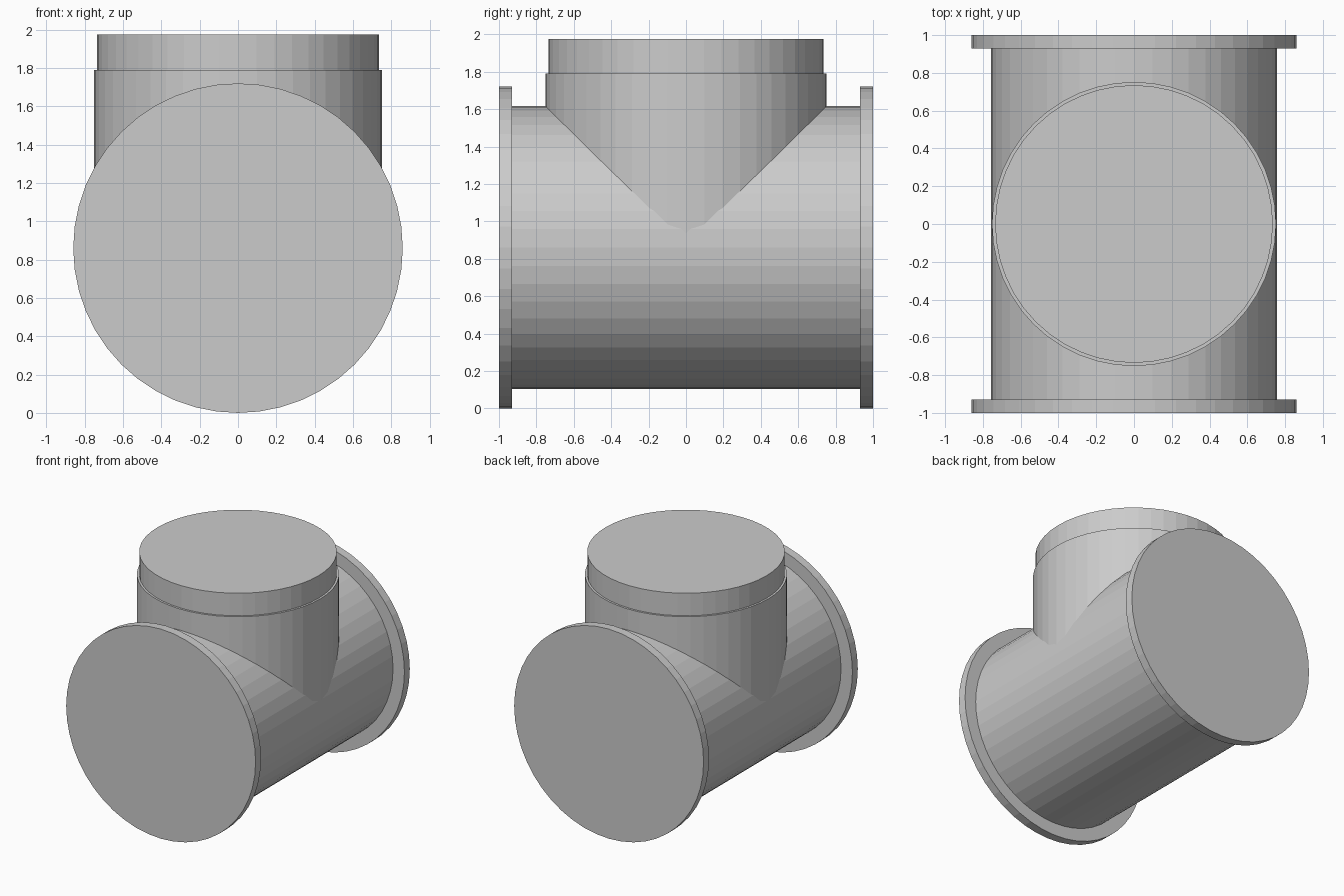
import bpy, math

if "Cube" in bpy.data.objects:
    bpy.data.objects.remove(bpy.data.objects["Cube"])

SIDES = 48
AXIS_Z = 0.86      # height of the main pipe's centre line

grey = bpy.data.materials.new("light grey")
grey.diffuse_color = (0.6, 0.6, 0.6, 1)
grey.use_nodes = True
grey.node_tree.nodes["Principled BSDF"].inputs["Base Color"].default_value = grey.diffuse_color


def cylinder(name, radius, depth, location, along_y=False):
    rotation = (math.pi / 2, 0, 0) if along_y else (0, 0, 0)
    bpy.ops.mesh.primitive_cylinder_add(vertices=SIDES, radius=radius, depth=depth,
                                        location=location, rotation=rotation)
    obj = bpy.context.object
    obj.name = name
    obj.data.materials.append(grey)
    return obj


# Main pipe running front to back
cylinder("main_pipe", 0.757, 1.88, (0, 0, AXIS_Z), True)

# End flanges
for name, side in (("front_flange", -1), ("back_flange", 1)):
    cylinder(name, 0.86, 0.07, (0, side * 0.965, AXIS_Z), True)

# Upright branch, starting inside the main pipe
cylinder("branch_pipe", 0.752, 1.79 - AXIS_Z, (0, 0, (1.79 + AXIS_Z) / 2))

# Slightly narrower spigot on top of the branch
cylinder("branch_spigot", 0.735, 0.235, (0, 0, 1.975 - 0.1175))
